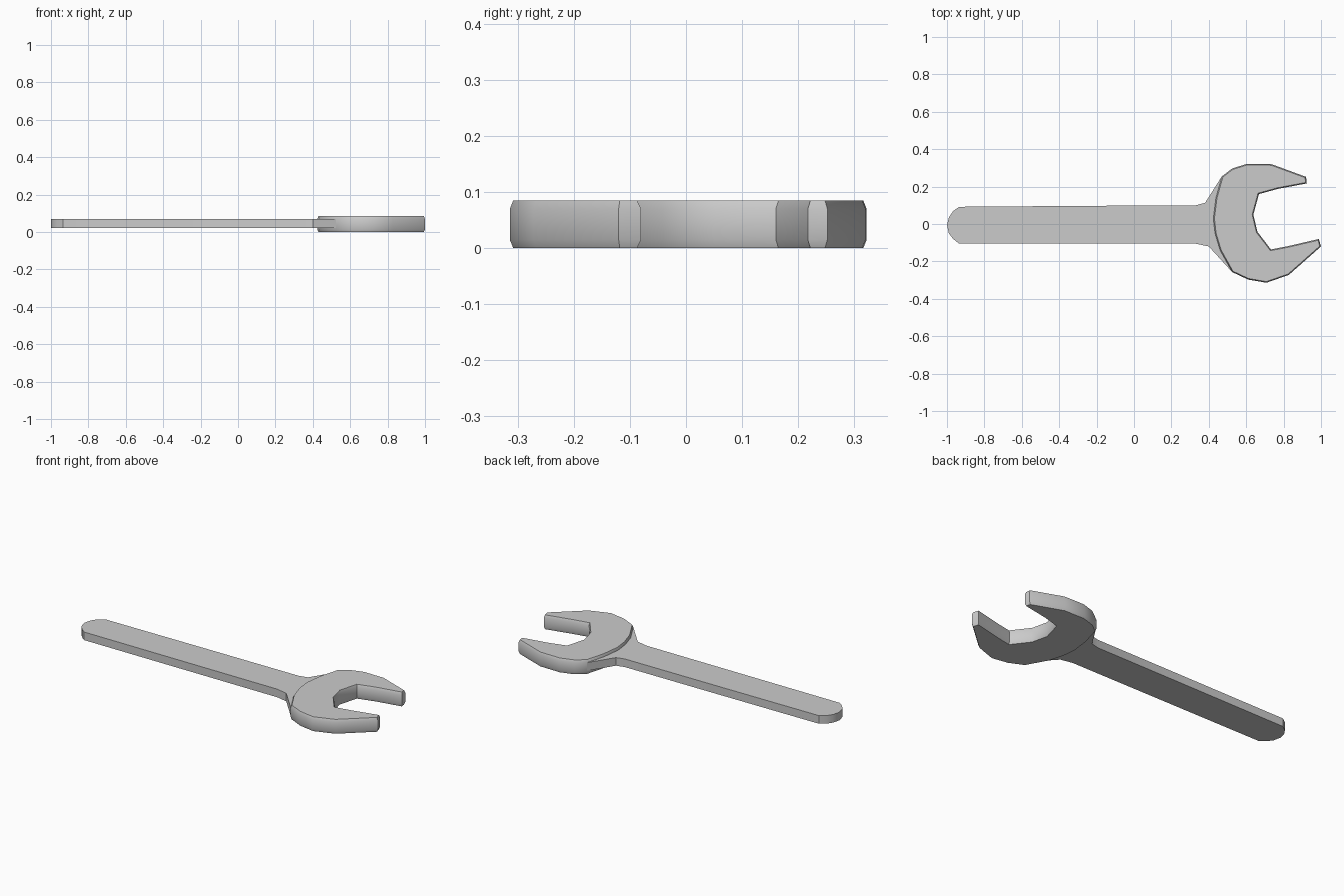
import bpy, bmesh
from mathutils import Vector

if "Cube" in bpy.data.objects:
    bpy.data.objects.remove(bpy.data.objects["Cube"])


def inset(points, d):
    """Mitred inward offset of a counter-clockwise outline."""
    out = []
    for i, p in enumerate(points):
        p = Vector(p)
        a = (p - Vector(points[i - 1])).normalized()
        b = (Vector(points[(i + 1) % len(points)]) - p).normalized()
        na, nb = Vector((-a.y, a.x)), Vector((-b.y, b.x))
        out.append(p + (na + nb) * d / max(1 + na.dot(nb), 0.5))
    return out


def plate(name, points, layers):
    """Stack an outline at (z, inset) layers and cap both ends."""
    bm = bmesh.new()
    rings = [[bm.verts.new((p[0], p[1], z)) for p in inset(points, d)]
             for z, d in layers]
    n = len(points)
    for lo, hi in zip(rings, rings[1:]):
        for i in range(n):
            j = (i + 1) % n
            bm.faces.new((lo[i], lo[j], hi[j], hi[i]))
    bm.faces.new(rings[0][::-1])
    bm.faces.new(rings[-1])
    bmesh.ops.recalc_face_normals(bm, faces=bm.faces)
    mesh = bpy.data.meshes.new(name)
    bm.to_mesh(mesh)
    bm.free()
    ob = bpy.data.objects.new(name, mesh)
    bpy.context.collection.objects.link(ob)
    bpy.ops.object.select_all(action='DESELECT')
    ob.select_set(True)
    bpy.context.view_layer.objects.active = ob
    bpy.ops.object.shade_smooth_by_angle(angle=0.6)
    return ob


# Back arc of the head, shared with the flared end of the handle (top to bottom)
arc = [(0.47, 0.255), (0.438, 0.14), (0.424, 0.03), (0.433, -0.05),
       (0.46, -0.14), (0.525, -0.257)]

# Open jaw head with softly rounded rims
jaw = [(0.61, -0.297), (0.708, -0.314), (0.828, -0.272), (1.0, -0.12),
       (0.988, -0.08), (0.825, -0.118), (0.732, -0.136), (0.66, -0.042),
       (0.638, 0.05), (0.668, 0.16), (0.77, 0.188), (0.924, 0.217),
       (0.92, 0.252), (0.735, 0.32), (0.605, 0.322), (0.525, 0.297)]
plate("jaw_head", arc + jaw,
      [(0, 0.006), (0.015, 0), (0.07, 0), (0.085, 0.006)])

# Flat handle with rounded tip and flared neck
handle = [(0.38, 0.113), (0.33, 0.1), (-0.26, 0.097), (-0.935, 0.092),
          (-0.968, 0.068), (-0.99, 0.035), (-1.0, -0.005), (-0.99, -0.05),
          (-0.967, -0.08), (-0.935, -0.105), (0.33, -0.105), (0.40, -0.12)]
plate("handle", handle + arc[::-1], [(0.022, 0), (0.07, 0)])
